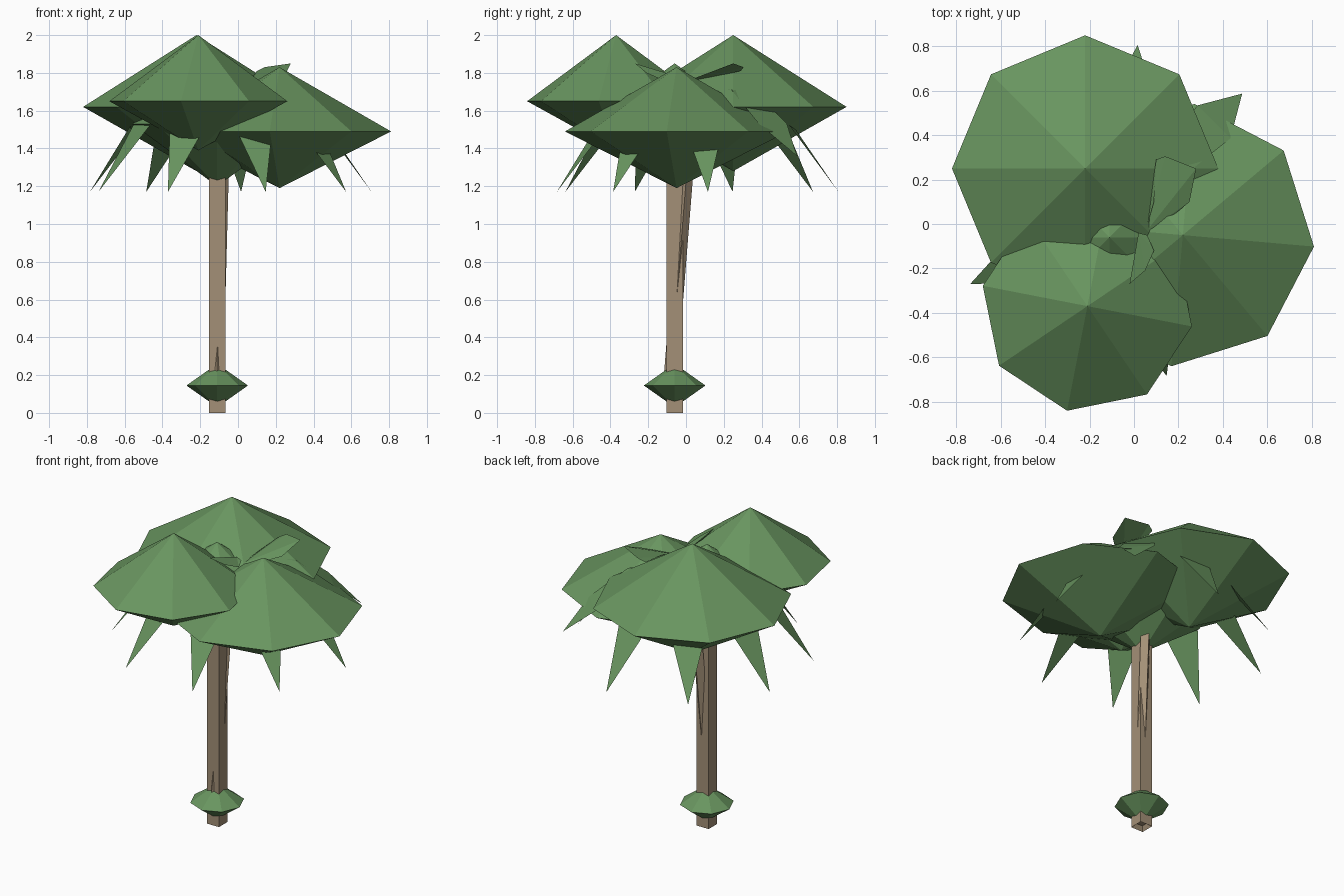
import bpy
import bmesh
from math import sin, cos, radians
from mathutils import Vector

if "Cube" in bpy.data.objects:
    bpy.data.objects.remove(bpy.data.objects["Cube"], do_unlink=True)


def make_material(name, rgb):
    mat = bpy.data.materials.new(name)
    mat.use_nodes = True
    mat.diffuse_color = (*rgb, 1)
    mat.node_tree.nodes["Principled BSDF"].inputs["Base Color"].default_value = (*rgb, 1)
    return mat


GREEN = make_material("leaf green", (0.14, 0.30, 0.115))
BARK = make_material("bark tan", (0.37, 0.28, 0.185))


def finish(name, bm, mat, solid=True):
    if solid:
        bmesh.ops.recalc_face_normals(bm, faces=bm.faces)
    mesh = bpy.data.meshes.new(name)
    bm.to_mesh(mesh)
    bm.free()
    mesh.materials.append(mat)
    obj = bpy.data.objects.new(name, mesh)
    bpy.context.collection.objects.link(obj)
    return obj


def double_pyramid(name, x, y, radius, low, ring_z, high, turn=0):
    """Eight-sided clump with a point above and below its widest ring."""
    bm = bmesh.new()
    top = bm.verts.new((x, y, high))
    bottom = bm.verts.new((x, y, low))
    ring = []
    for i in range(8):
        a = radians(turn + 45 * i)
        ring.append(bm.verts.new((x + radius * cos(a), y + radius * sin(a), ring_z)))
    for i in range(8):
        a, b = ring[i], ring[(i + 1) % 8]
        bm.faces.new((a, b, top))
        bm.faces.new((b, a, bottom))
    return finish(name, bm, GREEN)


def leaf(name, angle, profile):
    """Flat arching leaf; profile rows are reach, height, half width."""
    bm = bmesh.new()
    a = radians(angle)
    out, side = Vector((cos(a), sin(a), 0)), Vector((-sin(a), cos(a), 0))
    crown = Vector((-0.05, 0.05, 0))
    previous = None
    for reach, height, half in profile:
        mid = crown + out * reach + Vector((0, 0, height))
        if half:
            row = [bm.verts.new(mid - side * half), bm.verts.new(mid + side * half)]
        else:
            row = [bm.verts.new(mid)]
        if previous:
            bm.faces.new(previous[:1] + row + previous[1:])
        previous = row
    return finish(name, bm, GREEN, solid=False)


def flap(name, points):
    bm = bmesh.new()
    verts = [bm.verts.new(p) for p in points]
    for i in range(1, len(verts) - 1):
        bm.faces.new((verts[0], verts[i], verts[i + 1]))
    return finish(name, bm, GREEN, solid=False)


# Square trunk with a recessed underside
TRUNK_X, TRUNK_Y = -0.11, -0.06
bm = bmesh.new()
bmesh.ops.create_cube(bm, size=1)
for v in bm.verts:
    v.co = (TRUNK_X + v.co.x * 0.088, TRUNK_Y + v.co.y * 0.088, (v.co.z + 0.5) * 1.5)
bm.normal_update()
base = [f for f in bm.faces if f.normal.z < -0.9]
bmesh.ops.inset_region(bm, faces=base, thickness=0.02)
for v in base[0].verts:
    v.co.z += 0.03
finish("trunk", bm, BARK)

# Slim leaning stem that emerges from the back of the trunk
bm = bmesh.new()
foot, head = Vector((-0.115, -0.09, 0.1)), Vector((-0.075, 0.03, 1.6))
rings = []
for end in (foot, head):
    rings.append([bm.verts.new(end + 0.035 * Vector((cos(radians(q)), sin(radians(q)), 0)))
                  for q in range(0, 360, 90)])
for i in range(4):
    j = (i + 1) % 4
    bm.faces.new((rings[0][i], rings[0][j], rings[1][j], rings[1][i]))
bm.faces.new(rings[0])
bm.faces.new(rings[1])
finish("leaning_stem", bm, BARK)

# Foliage clumps
double_pyramid("base_bush", TRUNK_X, TRUNK_Y, 0.163, 0.03, 0.145, 0.26)
double_pyramid("center_canopy", TRUNK_X, TRUNK_Y, 0.45, 1.20, 1.53, 1.85)
double_pyramid("back_canopy", -0.22, 0.25, 0.60, 1.28, 1.62, 2.0)
double_pyramid("front_canopy", -0.21, -0.37, 0.48, 1.39, 1.65, 2.0, 34)
double_pyramid("side_canopy", 0.22, -0.05, 0.593, 1.19, 1.49, 1.83, 40)

# Ring of nine leaves, one of them raised
drooping = [(0.05, 1.66, 0.03), (0.3, 1.66, 0.08), (0.51, 1.52, 0.105), (0.76, 1.17, 0)]
raised = [(0.1, 1.74, 0.04), (0.35, 1.71, 0.08), (0.58, 1.53, 0.105), (0.76, 1.36, 0)]
for i in range(9):
    leaf("leaf_%d" % (i + 1), 45 + 40 * i, drooping if i else raised)

# Short upright leaves between the canopies
flap("upright_leaf", [(0.05, -0.04, 1.74), (0.19, 0.05, 1.77), (0.25, 0.1, 1.79),
                      (0.28, 0.25, 1.85), (0.14, 0.305, 1.83), (0.1, 0.29, 1.81),
                      (0.09, 0.1, 1.79)])
flap("small_upright_leaf", [(0.02, -0.04, 1.78), (0.06, -0.05, 1.77), (0.09, -0.12, 1.76),
                            (0.05, -0.21, 1.80), (-0.02, -0.27, 1.85), (0.01, -0.2, 1.80)])
